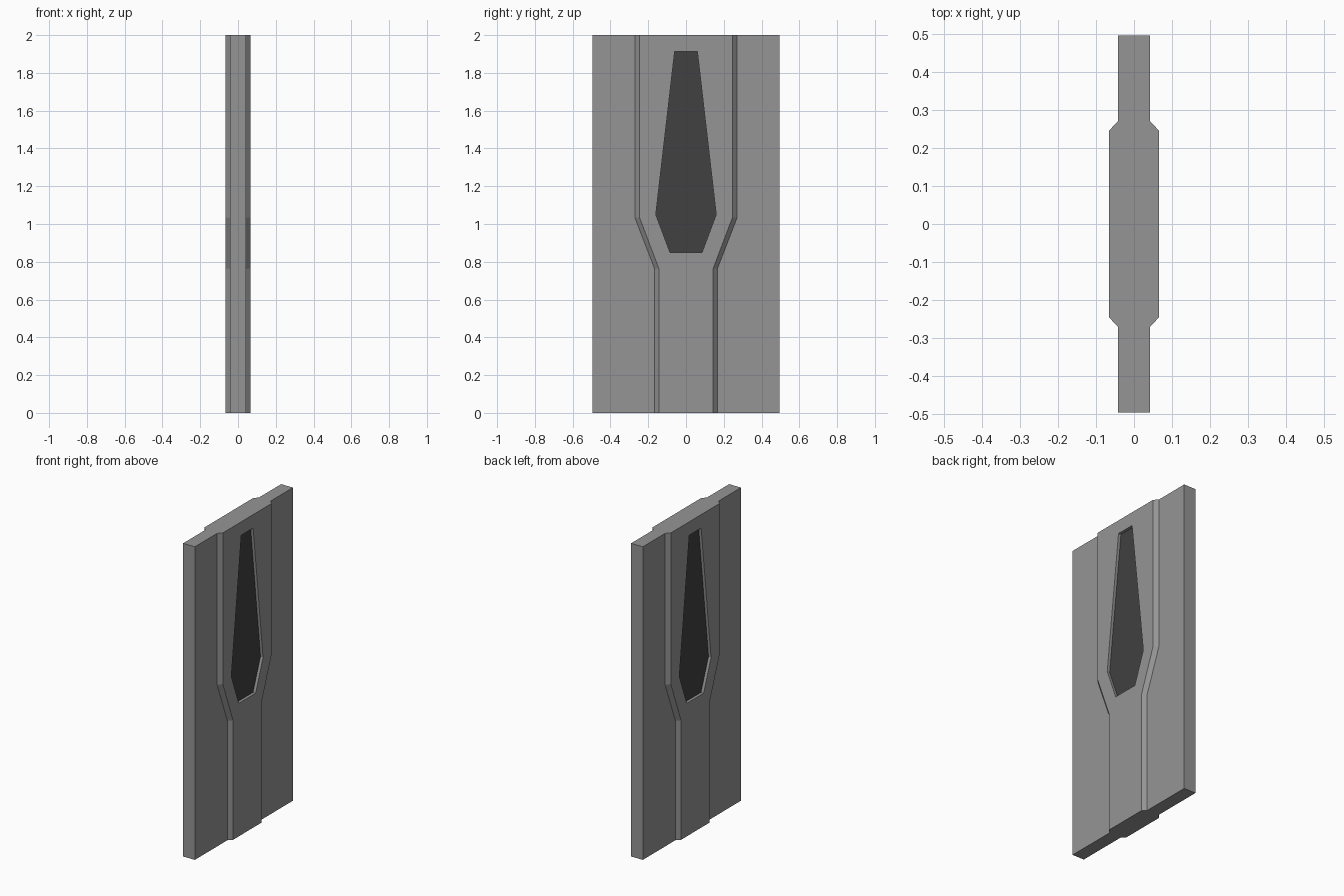
import bpy, bmesh

if "Cube" in bpy.data.objects:
    bpy.data.objects.remove(bpy.data.objects["Cube"])

SLAB, RAISED, PANE = 0.0415, 0.065, 0.047   # half thicknesses along x


def material(name, value):
    m = bpy.data.materials.new(name)
    m.diffuse_color = (value, value, value, 1)
    m.use_nodes = True
    m.node_tree.nodes["Principled BSDF"].inputs["Base Color"].default_value = m.diffuse_color
    return m


grey = material("grey metal", 0.30)
dark = material("dark glass", 0.052)


def add_part(name, bm, mat, axes=None):
    mesh = bpy.data.meshes.new(name)
    bm.to_mesh(mesh)
    bm.free()
    mesh.materials.append(mat)
    ob = bpy.data.objects.new(name, mesh)
    bpy.context.collection.objects.link(ob)
    if axes:
        mod = ob.modifiers.new("mirror", 'MIRROR')
        mod.use_axis = axes
    return ob


# Door slab
bm = bmesh.new()
bmesh.ops.create_cube(bm, size=1)
for v in bm.verts:
    v.co = (v.co.x * 2 * SLAB, v.co.y * 0.99, v.co.z * 2 + 1)
add_part("door_slab", bm, grey)

# Half outlines in (y, z), counter-clockwise
inner = [(0, 0), (0.144, 0), (0.144, 0.765), (0.246, 1.035), (0.246, 2), (0, 2)]
outer = [(0, 0), (0.166, 0), (0.166, 0.762), (0.27, 1.032), (0.27, 2), (0, 2)]
window = [(0, 1.914), (0.06, 1.914), (0.16, 1.05), (0.085, 0.85), (0, 0.85)]

# Raised centre band with chamfered edges and a recessed window opening
bm = bmesh.new()


def ring(points, x):
    return [bm.verts.new((x, y, z)) for y, z in points]


rim, foot = ring(inner, RAISED), ring(outer, SLAB)
lip, floor = ring(window, RAISED), ring(window, PANE - 0.002)
bm.faces.new(rim + lip)
for top, low in ((rim, foot), (lip, floor)):
    for i in range(len(top) - 1):
        bm.faces.new((top[i], low[i], low[i + 1], top[i + 1]))
bmesh.ops.triangulate(bm, faces=[f for f in bm.faces if len(f.verts) > 4])
add_part("raised_band", bm, grey, (True, True, False))

# Dark window panes on both sides
bm = bmesh.new()
bm.faces.new(ring(window[::-1], PANE))
add_part("window_pane", bm, dark, (True, True, False))
